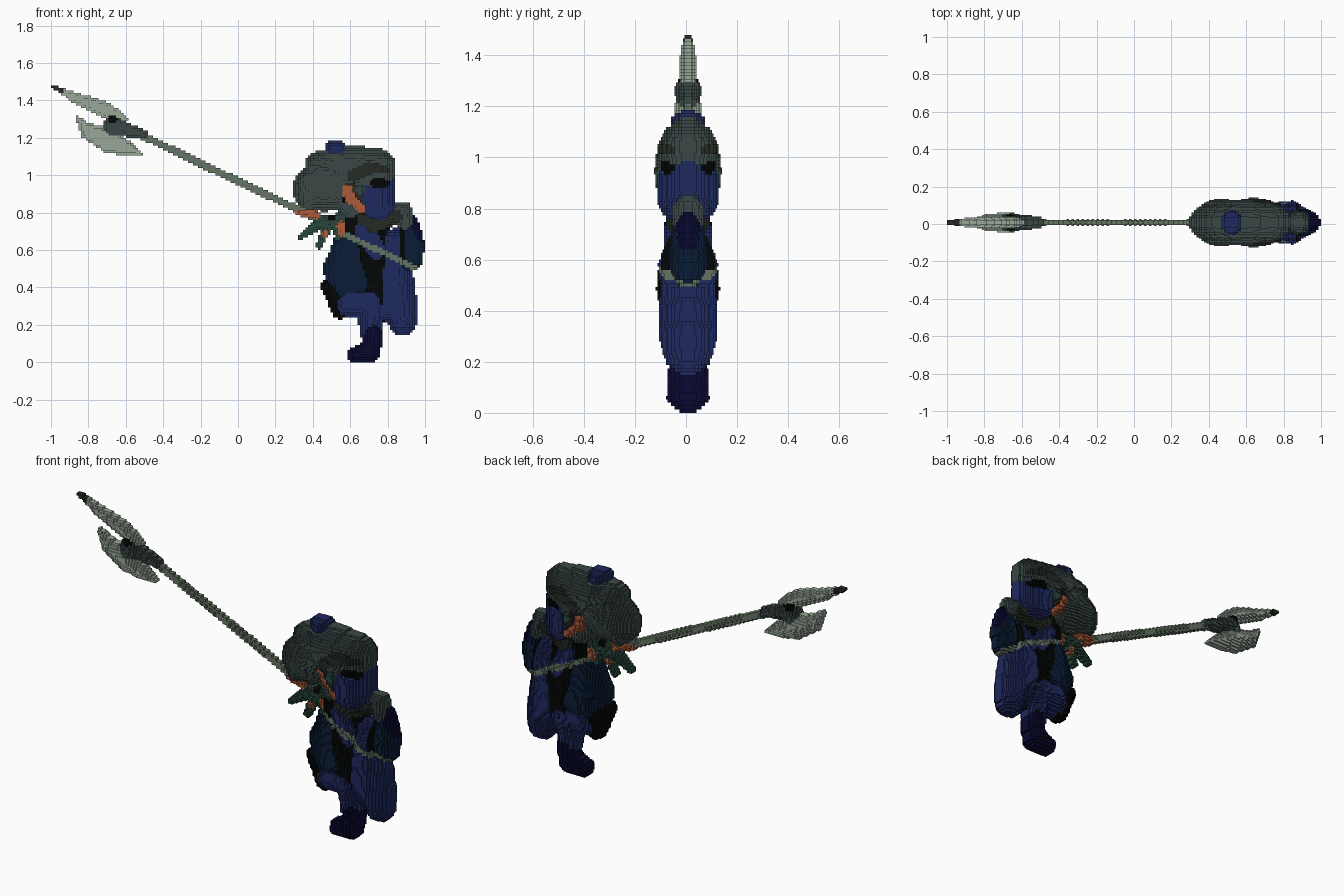
import bpy, bmesh, math
from mathutils import Vector

if "Cube" in bpy.data.objects:
    bpy.data.objects.remove(bpy.data.objects["Cube"], do_unlink=True)

V = 2 / 150      # edge of one block
Y0 = 0.008       # depth of the mid plane
SIDES = [(1, 0), (0, 1), (-1, 0), (0, -1)]


def paint(name, r, g, b):
    m = bpy.data.materials.new(name)
    m.use_nodes = True
    m.diffuse_color = (r, g, b, 1)
    bsdf = m.node_tree.nodes["Principled BSDF"]
    bsdf.inputs["Base Color"].default_value = (r, g, b, 1)
    bsdf.inputs["Roughness"].default_value = 0.9
    return m


blue = paint("blue cloth", .0135, .022, .112)
navy = paint("dark navy", .0027, .0025, .030)
grey = paint("grey green", .042, .064, .062)
olive = paint("dark olive", .018, .024, .017)
black = paint("black", .0015, .002, .002)
teal = paint("dark teal", .003, .0115, .036)
steel = paint("pale steel", .32, .39, .32)
wood = paint("shaft green", .13, .175, .125)
orange = paint("orange", .42, .105, .04)
leaf = paint("leaf green", .022, .062, .045)

colours, owner, bulge, local = {}, {}, {}, {}


def stroke_depth(p, knots):
    """How far p lies inside a chain of tapering round strokes of (x, z, radius)."""
    best = -1
    for (ax, az, ra), (bx, bz, rb) in zip(knots, knots[1:] or knots):
        a, d = Vector((ax, az)), Vector((bx - ax, bz - az))
        t = max(0, min(1, (p - a).dot(d) / max(d.length_squared, 1e-9)))
        best = max(best, ra + (rb - ra) * t - (p - a - d * t).length)
    return best


def part(name, colour, swell, *knots):
    """Claim the block columns under a stroke; swell 0 recolours what lies beneath."""
    colours[name] = colour
    reach = [[(x - r, x + r) for x, z, r in knots], [(z - r, z + r) for x, z, r in knots]]
    (i0, i1), (k0, k1) = [(math.floor(min(a for a, b in s) / V), math.ceil(max(b for a, b in s) / V))
                          for s in reach]
    for i in range(i0, i1):
        for k in range(max(0, k0), k1):
            d = stroke_depth(Vector(((i + .5) * V, (k + .5) * V)), knots)
            if d <= 0:
                continue
            if swell:
                owner[i, k], bulge[i, k], local[i, k] = name, swell, d
            elif (i, k) in owner:
                owner[i, k] = name


# Polearm
part("shaft", wood, .14, (-.52, 1.218, .02), (.41, .772, .02))
part("axe_blade", steel, .22, (-.86, 1.305, .010), (-.80, 1.235, .045), (-.69, 1.185, .064),
     (-.60, 1.145, .042), (-.515, 1.11, .010))
part("spear_blade", steel, .19, (-.993, 1.478, .008), (-.86, 1.41, .030), (-.70, 1.345, .043),
     (-.61, 1.30, .02))
part("spear_tip", olive, 0, (-1, 1.48, .07))
part("axe_socket", grey, .23, (-.67, 1.265, .05), (-.50, 1.218, .022))
part("socket_shadow", black, 0, (-.67, 1.30, .026))

# Torso and legs
BODY, TORSO = .36, .28
part("undersuit", black, TORSO, (.70, .92, .13), (.68, .70, .13), (.70, .55, .14),
     (.63, .38, .13), (.74, .30, .09))
part("tunic_tail", black, BODY, (.485, .41, .042), (.545, .275, .045))
part("tunic", teal, TORSO, (.575, .63, .07), (.56, .50, .105), (.60, .43, .09))
part("chest", blue, TORSO, (.68, .70, .06), (.74, .60, .05))
part("front_leg", blue, BODY, (.60, .305, .065), (.70, .31, .065), (.71, .17, .06))
part("boot", navy, BODY, (.73, .145, .05), (.70, .055, .06), (.635, .035, .05))
part("cape", blue, BODY, (.85, .66, .06), (.865, .28, .10), (.88, .22, .075))

# Rear arm and shoulders
part("rear_arm", teal, TORSO, (.915, .74, .05), (.94, .63, .06), (.93, .545, .055))
part("rear_sleeve_top", navy, 0, (.945, .77, .03), (.995, .67, .03))
part("sleeve_trim", black, 0, (.875, .70, .014), (.875, .56, .014))
part("shoulder", grey, TORSO, (.88, .81, .05), (.89, .75, .04))
part("collar", olive, TORSO, (.66, .77, .025), (.73, .73, .035), (.83, .775, .045))

# Head
part("head", olive, BODY, (.63, .96, .07), (.65, .86, .07))
part("neck_cloth", blue, BODY, (.755, .95, .09), (.75, .85, .09))
part("hood", grey, BODY, (.43, 1.06, .07), (.56, 1.067, .10), (.74, 1.04, .105))
part("hood_band", olive, 0, (.62, 1.0, .035), (.70, 1.04, .035), (.79, 1.03, .02))
part("hood_shadow", black, 0, (.73, .96, .022), (.785, .955, .025))
part("crest", blue, BODY, (.49, 1.155, .03), (.55, 1.155, .03))
part("mask", grey, BODY, (.41, .93, .12), (.46, .92, .115))
part("cheek_guard", leaf, 0, (.65, .92, .025))
part("face", orange, BODY, (.585, .92, .03), (.60, .87, .03), (.66, .82, .025))
part("jaw", grey, BODY, (.56, .82, .035), (.61, .80, .03))

# Hands and leafy cuff
HAND = .24
part("cuff", leaf, HAND, (.43, .755, .03), (.54, .755, .04))
for n in range(3):
    part(f"cuff_leaf_{n + 1}", leaf, HAND, (.44 + .045 * n, .74, .032),
         (.33 + .1 * n, .67 - .025 * n * (2 - n) * 2, .015))
part("cuff_shadow", black, 0, (.50, .78, .022))
part("front_hand", orange, HAND, (.33, .80, .02), (.42, .785, .022))
part("rear_hand", orange, HAND, (.55, .73, .025), (.555, .69, .02))
part("fingertip", orange, 0, (.465, .69, .02))
part("shaft_end", wood, 0, (.57, .685, .015), (.962, .497, .015))

# Half depth of every column: swollen from the silhouette, grooved between parts
rim = {(i + a, k + b) for i, k in owner for a, b in SIDES} - set(owner)
depth = {}
for (i, k) in owner:
    far = max(.5, min(math.hypot(i - a, k - b) for a, b in rim) - .5) * V
    h = bulge[i, k] * (.72 * math.sqrt(far) + .28 * math.sqrt(local[i, k]))
    depth[i, k] = max(1, round(2 * h / V)) * V / 2


def build(name, colour):
    """Stepped block relief of one part, alike on front and back."""
    bm = bmesh.new()

    def quad(pts):
        bm.faces.new([bm.verts.new((x, y + Y0, z)) for x, y, z in pts])

    for i, k in [c for c in owner if owner[c] == name]:
        h = depth[i, k]
        x0, x1, z0, z1 = i * V, (i + 1) * V, k * V, (k + 1) * V
        ring = [(x1, z0), (x1, z1), (x0, z1), (x0, z0)]
        quad([(x, -h, z) for x, z in ring])
        quad([(x, h, z) for x, z in reversed(ring)])
        for s, (a, b) in enumerate(SIDES):
            g = depth.get((i + a, k + b), 0)
            (px, pz), (qx, qz) = ring[s], ring[(s + 1) % 4]
            spans = [(-h, h)] if g == 0 else [(-h, -g), (g, h)] if g < h - 1e-6 else []
            for lo, hi in spans:
                quad([(px, lo, pz), (px, hi, pz), (qx, hi, qz), (qx, lo, qz)])
    bmesh.ops.remove_doubles(bm, verts=bm.verts, dist=V * .01)
    mesh = bpy.data.meshes.new(name)
    bm.to_mesh(mesh)
    bm.free()
    mesh.materials.append(colour)
    bpy.context.collection.objects.link(bpy.data.objects.new(name, mesh))


for name, colour in colours.items():
    build(name, colour)
